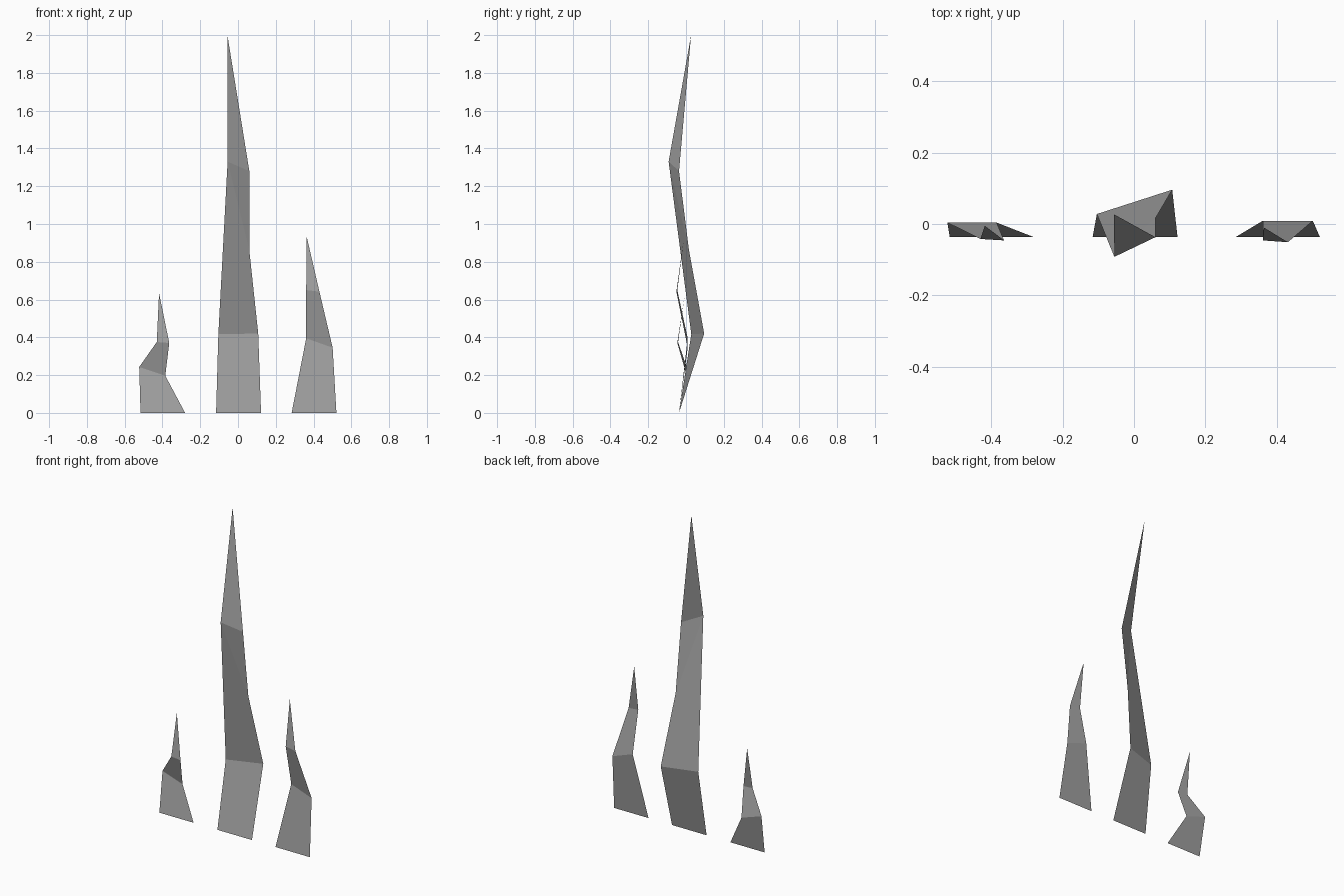
import bpy
import bmesh

cube = bpy.data.objects.get("Cube")
if cube:
    bpy.data.objects.remove(cube, do_unlink=True)

# Single grey material
GREY = (0.36, 0.36, 0.36, 1.0)
grey = bpy.data.materials.new("grey")
grey.use_nodes = True
grey.diffuse_color = GREY
grey.node_tree.nodes["Principled BSDF"].inputs["Base Color"].default_value = GREY


def make_blade(name, left, right, tip, extra=None):
    """Folded sheet through pairs of edge points, closed by a tip triangle.
    extra is one more right-edge point between the last pair and the tip."""
    bm = bmesh.new()
    lv = [bm.verts.new(p) for p in left]
    rv = [bm.verts.new(p) for p in right]
    for i in range(len(lv) - 1):
        bm.faces.new((lv[i], rv[i], rv[i + 1], lv[i + 1]))
    last = rv[-1]
    if extra:
        shoulder = bm.verts.new(extra)
        bm.faces.new((lv[-1], last, shoulder))
        last = shoulder
    bm.faces.new((lv[-1], last, bm.verts.new(tip)))
    mesh = bpy.data.meshes.new(name)
    bm.to_mesh(mesh)
    bm.free()
    mesh.materials.append(grey)
    obj = bpy.data.objects.new(name, mesh)
    bpy.context.collection.objects.link(obj)
    return obj


BASE_Y = -0.037

# Tall twisted blade in the middle
make_blade(
    "middle_blade",
    [(-0.116, BASE_Y, 0), (-0.104, 0.028, 0.417), (-0.055, -0.092, 1.33)],
    [(0.122, BASE_Y, 0), (0.107, 0.096, 0.42), (0.06, 0.016, 0.86)],
    (-0.056, 0.027, 2.0),
    extra=(0.06, -0.037, 1.28),
)

# Medium blade on the model's left
make_blade(
    "left_blade",
    [(0.284, BASE_Y, 0), (0.361, 0.009, 0.395), (0.361, -0.046, 0.65)],
    [(0.521, BASE_Y, 0), (0.501, 0.009, 0.345), (0.431, -0.051, 0.642)],
    (0.364, -0.01, 0.932),
)

# Short bent blade on the model's right
make_blade(
    "right_blade",
    [(-0.516, BASE_Y, 0), (-0.523, 0.004, 0.243), (-0.43, -0.042, 0.375)],
    [(-0.28, BASE_Y, 0), (-0.385, 0.004, 0.197), (-0.364, -0.046, 0.37)],
    (-0.418, -0.005, 0.635),
)
